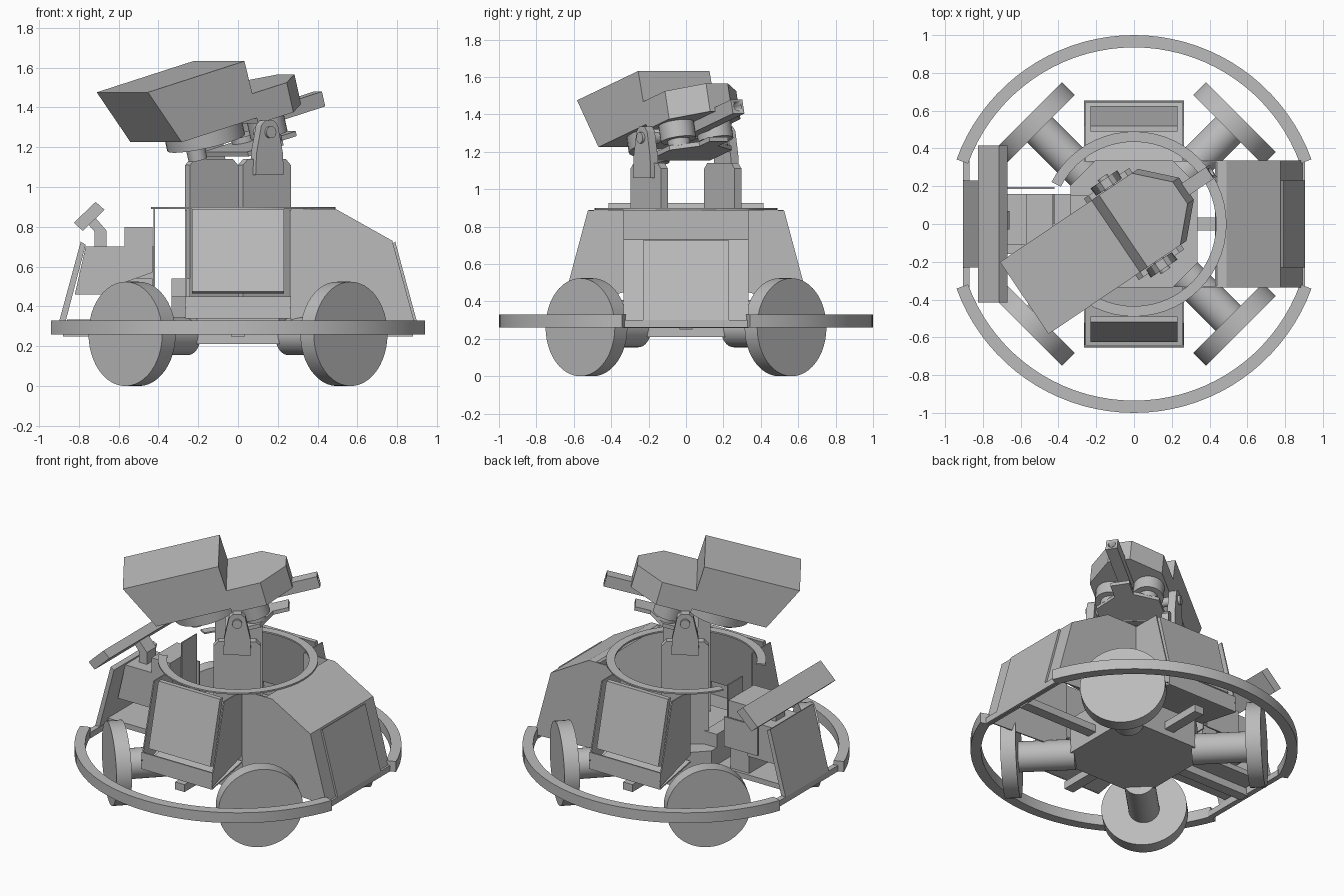
import bpy, bmesh, math
from mathutils import Matrix, Vector

if "Cube" in bpy.data.objects:
    bpy.data.objects.remove(bpy.data.objects["Cube"])

grey = bpy.data.materials.new("plain grey")
grey.use_nodes = True
grey.diffuse_color = (0.5, 0.5, 0.5, 1)
grey.node_tree.nodes["Principled BSDF"].inputs["Base Color"].default_value = (0.5, 0.5, 0.5, 1)
WORLD = Matrix()


def turn(deg):
    return Matrix.Rotation(math.radians(deg), 4, 'Z')


def finish(name, bm, mat):
    bmesh.ops.recalc_face_normals(bm, faces=bm.faces)
    mesh = bpy.data.meshes.new(name)
    bm.to_mesh(mesh)
    bm.free()
    mesh.transform(mat)
    mesh.materials.append(grey)
    ob = bpy.data.objects.new(name, mesh)
    bpy.context.scene.collection.objects.link(ob)
    bpy.context.view_layer.objects.active = ob
    ob.select_set(True)
    bpy.ops.object.shade_smooth_by_angle(angle=math.radians(25))
    ob.select_set(False)
    return ob


def prism(name, pts, lo, hi, mat=WORLD, upright=True):
    """Extrude an outline: upright = (x, z) along y, otherwise (x, y) along z."""
    bm = bmesh.new()
    place = (lambda p, d: (p[0], d, p[1])) if upright else (lambda p, d: (p[0], p[1], d))
    a = [bm.verts.new(place(p, lo)) for p in pts]
    b = [bm.verts.new(place(p, hi)) for p in pts]
    bm.faces.new(a)
    bm.faces.new(b[::-1])
    for i in range(len(pts)):
        j = (i + 1) % len(pts)
        bm.faces.new((a[i], b[i], b[j], a[j]))
    return finish(name, bm, mat)


def box(name, x, y, z, mat=WORLD):
    return prism(name, [(x[0], z[0]), (x[1], z[0]), (x[1], z[1]), (x[0], z[1])], y[0], y[1], mat)


def rod(name, start, end, radius, mat=WORLD, sides=32):
    a, b = Vector(start), Vector(end)
    bm = bmesh.new()
    bmesh.ops.create_cone(bm, cap_ends=True, segments=sides, radius1=radius, radius2=radius,
                          depth=(b - a).length)
    aim = Matrix.Translation((a + b) / 2) @ (b - a).to_track_quat('Z', 'Y').to_matrix().to_4x4()
    return finish(name, bm, mat @ aim)


def arc_band(name, inner, outer, start, end, lo, hi, steps):
    angles = [math.radians(start + (end - start) * i / steps) for i in range(steps + 1)]
    pts = [(outer * math.cos(t), outer * math.sin(t)) for t in angles]
    pts += [(inner * math.cos(t), inner * math.sin(t)) for t in reversed(angles)]
    return prism(name, pts, lo, hi, upright=False)


def sheet_path(name, pts, lo, hi, mat=WORLD, thick=0.012):
    """Bent sheet along an (x, z) path, thickened downwards and inwards."""
    inner = [(x - thick, z - thick) for x, z in reversed(pts)]
    return prism(name, pts + inner, lo, hi, mat)


# Bumper ring in two arcs, with straight links at the sides
for label, start in (("back", 20), ("front", 200)):
    arc_band(label + "_bumper", 0.935, 1.0, start, start + 140, 0.26, 0.33, 36)
for label, ang in (("left", 0), ("right", 180)):
    box(label + "_bumper_link", (0.87, 0.905), (-0.335, 0.335), (0.26, 0.3), turn(ang))
    box(label + "_spoke", (0.3, 0.88), (-0.035, 0.035), (0.25, 0.3), turn(ang))

# Octagonal chassis
a, b = 0.335, 0.205
octagon = [(a, -b), (a, b), (b, a), (-b, a), (-a, b), (-a, -b), (-b, -a), (b, -a)]
prism("chassis", octagon, 0.21, 0.45, upright=False)

# Wheels and axles on the diagonals
for i, label in enumerate(("back_left", "back_right", "front_right", "front_left")):
    m = turn(45 + 90 * i)
    rod(label + "_wheel", (0.705, 0, 0.262), (0.8, 0, 0.262), 0.262, m, 48)
    rod(label + "_axle", (0.36, 0, 0.25), (0.71, 0, 0.25), 0.095, m)

# Front and back hull bays: side sheets, lip, support arm and sloping panel
bay = [(0.33, 0.45), (0.645, 0.36), (0.655, 0.4), (0.525, 0.885), (0.33, 0.885)]
for label, ang in (("back", 90), ("front", -90)):
    m = turn(ang)
    for side, y in (("a", -0.265), ("b", 0.257)):
        prism(label + "_bay_side_" + side, bay, y, y + 0.008, m)
    prism(label + "_bay_panel", [(0.49, 0.89), (0.52, 0.89), (0.625, 0.475), (0.59, 0.465)],
          -0.23, 0.23, m)
    prism(label + "_bay_lip", [(0.645, 0.34), (0.655, 0.34), (0.65, 0.45), (0.64, 0.45)],
          -0.265, 0.265, m)
    box(label + "_bay_arm", (0.3, 0.62), (-0.035, 0.035), (0.25, 0.3), m)
    prism(label + "_bay_floor", [(0.33, 0.4), (0.65, 0.34), (0.65, 0.35), (0.33, 0.41)],
          -0.265, 0.265, m)

# Left hull: open shell with sloping roof and armour panel
for side, y in (("front", -0.335), ("back", 0.327)):
    prism("left_hull_" + side, [(0.265, 0.31), (0.895, 0.28), (0.775, 0.73), (0.49, 0.89),
                                (0.265, 0.89)], y, y + 0.008)
sheet_path("left_hull_skin", [(0.44, 0.89), (0.49, 0.89), (0.775, 0.73), (0.9, 0.27)],
           -0.335, 0.335)
slope_panel = [(0.765, 0.71), (0.79, 0.725), (0.905, 0.3), (0.875, 0.29)]
prism("left_hull_panel", slope_panel, -0.23, 0.23)
prism("right_panel", slope_panel, -0.23, 0.23, turn(180))

# Thin turret collar, open at the right side
arc_band("turret_collar", 0.435, 0.49, -153, 153, 0.89, 0.9, 48)
box("collar_post", (-0.425, -0.417), (0.0, 0.16), (0.5, 0.9))
box("console_rail", (-0.67, -0.42), (0.185, 0.195), (0.5, 0.7))

# Driver station on the right: console, seat and tilted screen
prism("console", [(-0.82, 0.46), (-0.57, 0.46), (-0.57, 0.52), (-0.43, 0.57), (-0.43, 0.7),
                  (-0.765, 0.7)], -0.11, 0.16)
box("console_top", (-0.57, -0.43), (-0.11, 0.16), (0.69, 0.8))
box("console_base", (-0.57, -0.43), (-0.09, 0.14), (0.3, 0.54))
box("seat", (-0.335, -0.24), (-0.15, 0.15), (0.34, 0.54))
box("foot_plate", (-0.86, -0.33), (-0.16, 0.16), (0.3, 0.335))
prism("screen_arm", [(-0.72, 0.7), (-0.66, 0.7), (-0.66, 0.78), (-0.72, 0.85), (-0.755, 0.815),
                     (-0.72, 0.775)], -0.03, 0.07)
prism("screen", [(-0.825, 0.82), (-0.715, 0.925), (-0.67, 0.885), (-0.78, 0.78)], -0.415, 0.415)

# Turret yoke: two uprights with tapered trunnion brackets
yaw = turn(34)
for label, s in (("back", 1), ("front", -1)):
    lo, hi = sorted((s * 0.215, s * 0.26))
    prism(label + "_upright", [(-0.145, 0.45), (0.145, 0.45), (0.145, 1.11), (0.115, 1.14),
                               (-0.115, 1.14), (-0.145, 1.11)], lo, hi, yaw)
    lo, hi = sorted((s * 0.235, s * 0.285))
    prism(label + "_bracket", [(-0.085, 1.06), (0.085, 1.06), (0.08, 1.17), (0.05, 1.31),
                               (0.025, 1.335), (-0.025, 1.335), (-0.05, 1.31), (-0.08, 1.17)],
          lo, hi, yaw)
    rod(label + "_trunnion", (0, s * 0.18, 1.275), (0, s * 0.3, 1.275), 0.03, yaw, 16)

# Turret head, tipped up about the trunnions
head = Matrix.Translation((0, 0, 1.275)) @ yaw @ Matrix.Rotation(math.radians(-15), 4, 'Y')
prism("rear_housing", [(-0.625, 0.375), (-0.02, 0.375), (-0.012, 0.08), (-0.492, 0.08)],
      -0.23, 0.23, head)
prism("front_housing", [(-0.02, -0.23), (0.2, -0.23), (0.36, -0.07), (0.36, 0.07),
                        (0.2, 0.23), (-0.02, 0.23)], 0.05, 0.205, head, False)
rod("rear_drum", (-0.2, 0, 0.0), (-0.2, 0, 0.09), 0.2, head)
rod("drum_motor", (-0.27, 0, -0.07), (-0.27, 0, 0.01), 0.048, head)
prism("head_plate", [(-0.1, -0.2), (0.12, -0.2), (0.2, -0.06), (0.3, -0.06), (0.3, 0.06),
                     (0.2, 0.06), (0.12, 0.2), (-0.1, 0.2)], -0.1, -0.075, head, False)
for label, y in (("left", 0.12), ("right", -0.12)):
    rod(label + "_ammo_drum", (0.1, y, -0.04), (0.1, y, 0.06), 0.095, head)
    rod(label + "_drum_hub", (0.1, y, -0.08), (0.1, y, -0.03), 0.06, head)

# Barrel with a sunken bore
barrel = box("barrel", (0.0, 0.52), (-0.037, 0.037), (-0.005, 0.072), head)
bore = rod("bore_cutter", (0.45, 0, 0.034), (0.6, 0, 0.034), 0.024, head, 16)
bore.hide_render = True
bore.hide_set(True)
cut = barrel.modifiers.new("bore", 'BOOLEAN')
cut.object = bore
cut.solver = 'EXACT'
